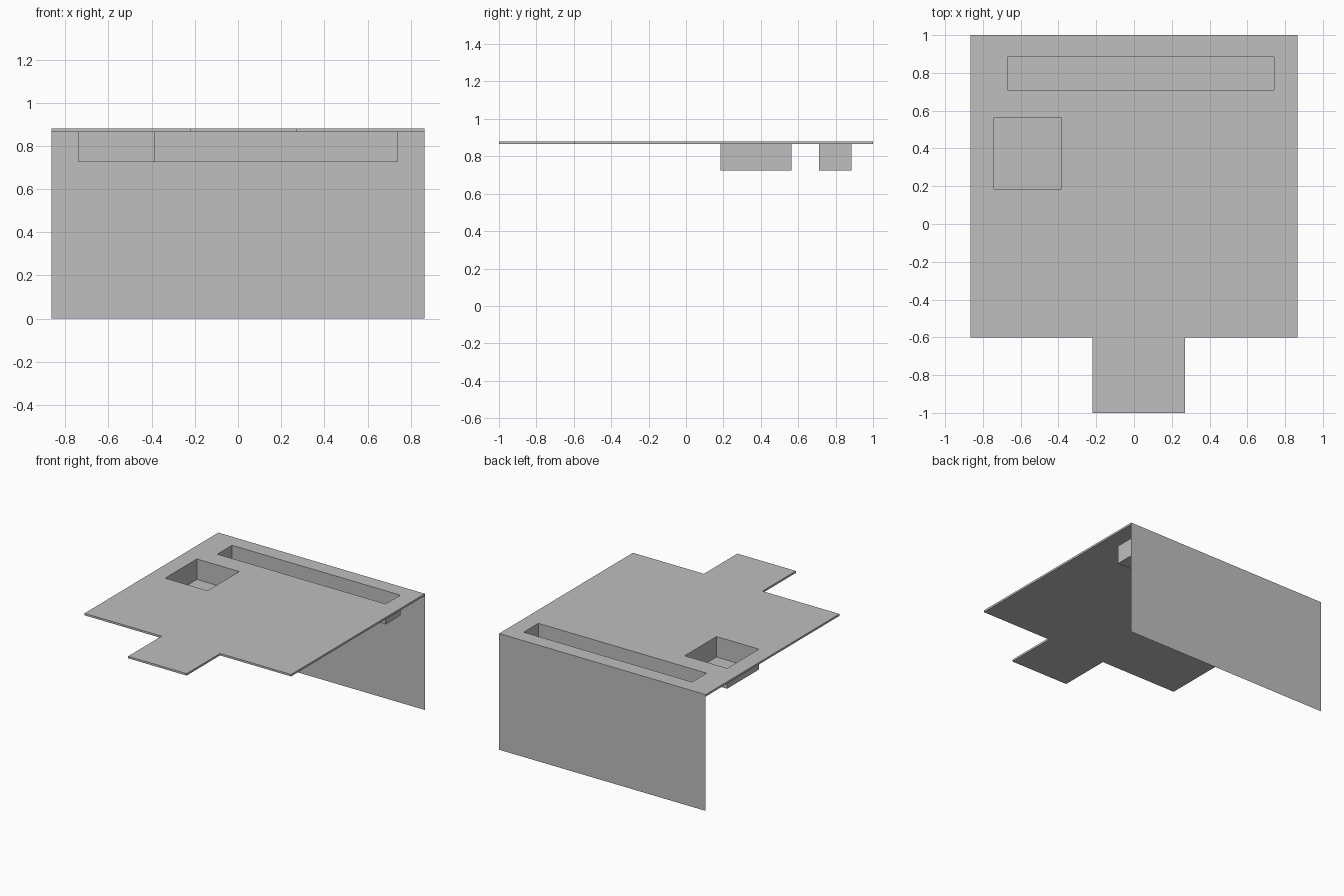
import bpy
import bmesh

if "Cube" in bpy.data.objects:
    bpy.data.objects.remove(bpy.data.objects["Cube"], do_unlink=True)

# One plain grey for everything
grey = bpy.data.materials.new("plain grey")
grey.use_nodes = True
colour = (0.52, 0.52, 0.52, 1)
grey.diffuse_color = colour
grey.node_tree.nodes["Principled BSDF"].inputs["Base Color"].default_value = colour

TOP, UNDER, FLOOR = 0.88, 0.865, 0.725
HALF_W, BACK, FRONT, TAB_FRONT = 0.865, 1.0, -0.6, -1.0
TAB_L, TAB_R = -0.22, 0.27

# Recess footprints: x min, x max, y min, y max
recesses = {
    "square_recess": (-0.74, -0.385, 0.185, 0.565),
    "long_recess": (-0.67, 0.74, 0.71, 0.885),
}


def corners(x0, x1, y0, y1):
    return [(x0, y0), (x1, y0), (x1, y1), (x0, y1)]


def add_mesh(name, mesh):
    mesh.materials.clear()
    mesh.materials.append(grey)
    obj = bpy.data.objects.new(name, mesh)
    bpy.context.collection.objects.link(obj)
    return obj


def mesh_from_bmesh(name, bm):
    mesh = bpy.data.meshes.new(name)
    bm.to_mesh(mesh)
    bm.free()
    return add_mesh(name, mesh)


def make_slab(name, outlines, z0, z1):
    """Fill flat outlines (inner ones become holes) and give them thickness."""
    curve = bpy.data.curves.new(name + "_outline", 'CURVE')
    curve.dimensions = '2D'
    curve.fill_mode = 'BOTH'
    curve.extrude = (z1 - z0) / 2
    for outline in outlines:
        spline = curve.splines.new('POLY')
        spline.points.add(len(outline) - 1)
        for point, (x, y) in zip(spline.points, outline):
            point.co = (x, y, 0, 1)
        spline.use_cyclic_u = True
    helper = bpy.data.objects.new(name + "_outline", curve)
    bpy.context.collection.objects.link(helper)
    bpy.context.view_layer.update()
    graph = bpy.context.evaluated_depsgraph_get()
    mesh = bpy.data.meshes.new_from_object(helper.evaluated_get(graph))
    bpy.data.objects.remove(helper, do_unlink=True)
    bm = bmesh.new()
    bm.from_mesh(mesh)
    bpy.data.meshes.remove(mesh)
    bmesh.ops.translate(bm, verts=bm.verts, vec=(0, 0, (z0 + z1) / 2))
    bmesh.ops.remove_doubles(bm, verts=bm.verts, dist=0.0005)
    bmesh.ops.recalc_face_normals(bm, faces=bm.faces)
    for face in bm.faces:
        face.smooth = False
    return mesh_from_bmesh(name, bm)


# Top slab with front tab and two openings
outer = [(-HALF_W, FRONT), (TAB_L, FRONT), (TAB_L, TAB_FRONT), (TAB_R, TAB_FRONT),
         (TAB_R, FRONT), (HALF_W, FRONT), (HALF_W, BACK), (-HALF_W, BACK)]
make_slab("top_slab", [outer] + [corners(*r) for r in recesses.values()], UNDER, TOP)

# Thin open-topped trays under the openings
for name, footprint in recesses.items():
    bm = bmesh.new()
    ring = corners(*footprint)
    low = [bm.verts.new((x, y, FLOOR)) for x, y in ring]
    high = [bm.verts.new((x, y, UNDER)) for x, y in ring]
    bm.faces.new(low[::-1])
    for i in range(4):
        j = (i + 1) % 4
        bm.faces.new((low[i], low[j], high[j], high[i]))
    mesh_from_bmesh(name, bm)

# Sheet hanging from the back edge
bm = bmesh.new()
sheet = [(HALF_W, 0), (-HALF_W, 0), (-HALF_W, UNDER), (HALF_W, UNDER)]
bm.faces.new([bm.verts.new((x, BACK, z)) for x, z in sheet])
mesh_from_bmesh("back_panel", bm)
